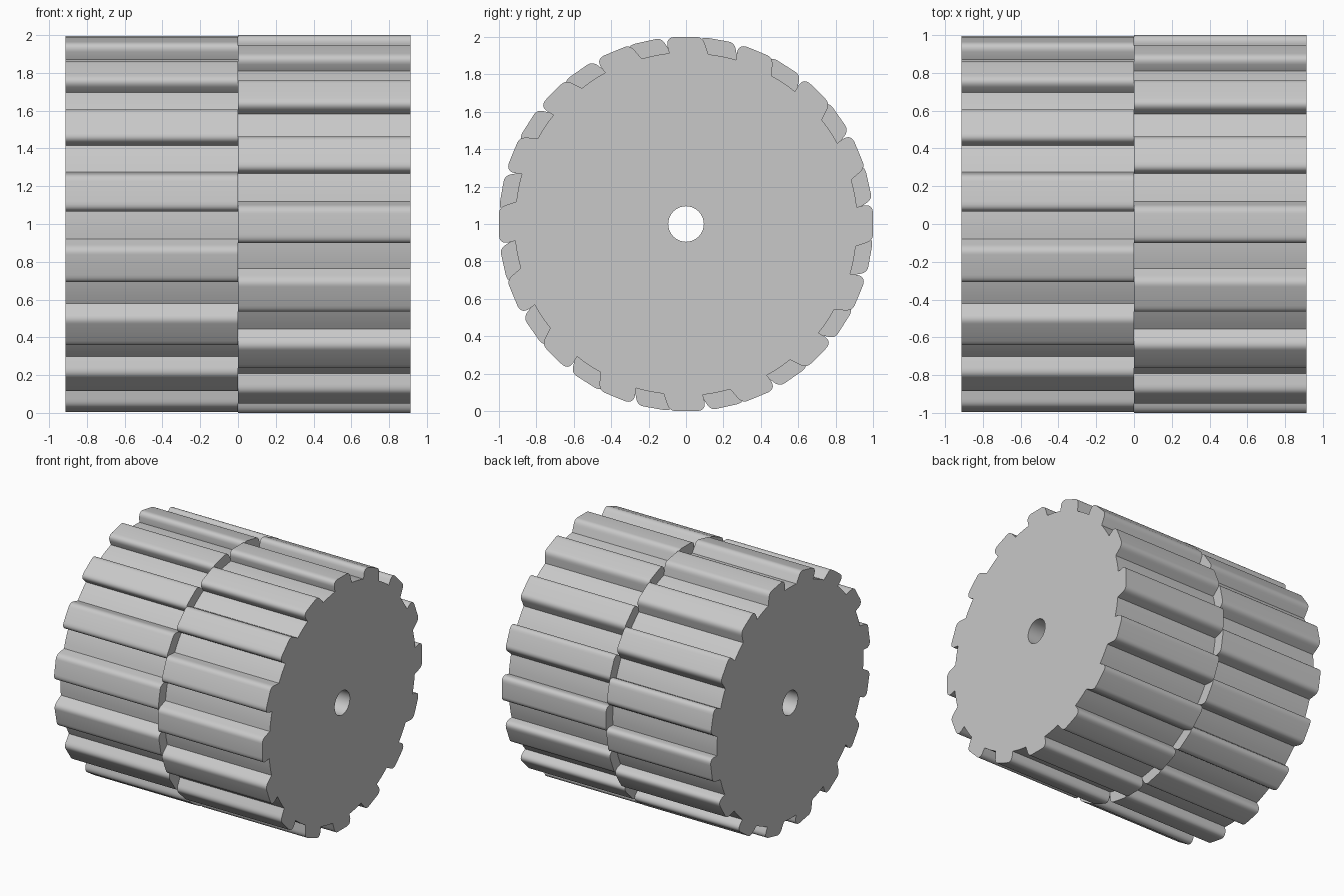
import bpy
import bmesh
from math import sin, cos, pi, radians, hypot, atan2

if "Cube" in bpy.data.objects:
    bpy.data.objects.remove(bpy.data.objects["Cube"], do_unlink=True)

TEETH = 16
PITCH = 2 * pi / TEETH
HALF_LENGTH = 0.913
BORE_RADIUS = 0.095
CENTRE_Z = 1.0

grey = bpy.data.materials.new("light grey")
grey.use_nodes = True
colour = (0.58, 0.58, 0.58, 1)
grey.diffuse_color = colour
grey.node_tree.nodes["Principled BSDF"].inputs["Base Color"].default_value = colour


def rounded(a, corner, b, steps=6):
    """Quadratic curve from a to b, pulled towards corner."""
    pts = []
    for i in range(steps + 1):
        t = i / steps
        pts.append(tuple((1 - t) ** 2 * p + 2 * t * (1 - t) * q + t * t * r
                         for p, q, r in zip(a, corner, b)))
    return pts


def tooth_profile():
    """One tooth as (sideways, outward) points, with one flank steeper."""
    return ([(-0.09, 0.913)]
            + rounded((-0.1, 0.955), (-0.104, 1.0), (-0.055, 1.0))
            + rounded((0.055, 1.0), (0.09, 1.0), (0.102, 0.96))
            + [(0.12, 0.907)])


def gear_outline(turn):
    tooth = [(atan2(u, v), hypot(u, v)) for u, v in tooth_profile()]
    (a0, r0), (a1, r1) = tooth[-1], tooth[0]
    # Root arc up to the next tooth
    for i in range(1, 4):
        t = i / 4
        tooth.append((a0 + t * (a1 + PITCH - a0), r0 + t * (r1 - r0)))
    return [(r * sin(a + k * PITCH + turn), r * cos(a + k * PITCH + turn))
            for k in range(TEETH) for a, r in tooth]


def make_gear(name, x0, x1, turn):
    bm = bmesh.new()
    bore = [(BORE_RADIUS * sin(2 * pi * i / 48), BORE_RADIUS * cos(2 * pi * i / 48))
            for i in range(48)]
    loops = [gear_outline(turn), bore]
    ends = []
    for x in (x0, x1):
        rings, edges = [], []
        for loop in loops:
            ring = [bm.verts.new((x, y, z)) for y, z in loop]
            edges += [bm.edges.new((v, ring[i - 1])) for i, v in enumerate(ring)]
            rings.append(ring)
        # End cap with the bore left open
        bmesh.ops.triangle_fill(bm, edges=edges, use_beauty=True, normal=(1, 0, 0))
        ends.append(rings)
    # Tooth and bore walls
    for near, far in zip(*ends):
        for i in range(len(near)):
            bm.faces.new((near[i - 1], near[i], far[i], far[i - 1]))
    bmesh.ops.recalc_face_normals(bm, faces=bm.faces[:])
    mesh = bpy.data.meshes.new(name)
    bm.to_mesh(mesh)
    bm.free()
    mesh.materials.append(grey)
    obj = bpy.data.objects.new(name, mesh)
    obj.location.z = CENTRE_Z
    bpy.context.collection.objects.link(obj)
    bpy.ops.object.select_all(action="DESELECT")
    obj.select_set(True)
    bpy.context.view_layer.objects.active = obj
    bpy.ops.object.shade_smooth_by_angle(angle=radians(30))


# Two gears side by side, the right one turned to stagger its teeth
make_gear("left_gear", 0, HALF_LENGTH, 0)
make_gear("right_gear", -HALF_LENGTH, 0, radians(10))
